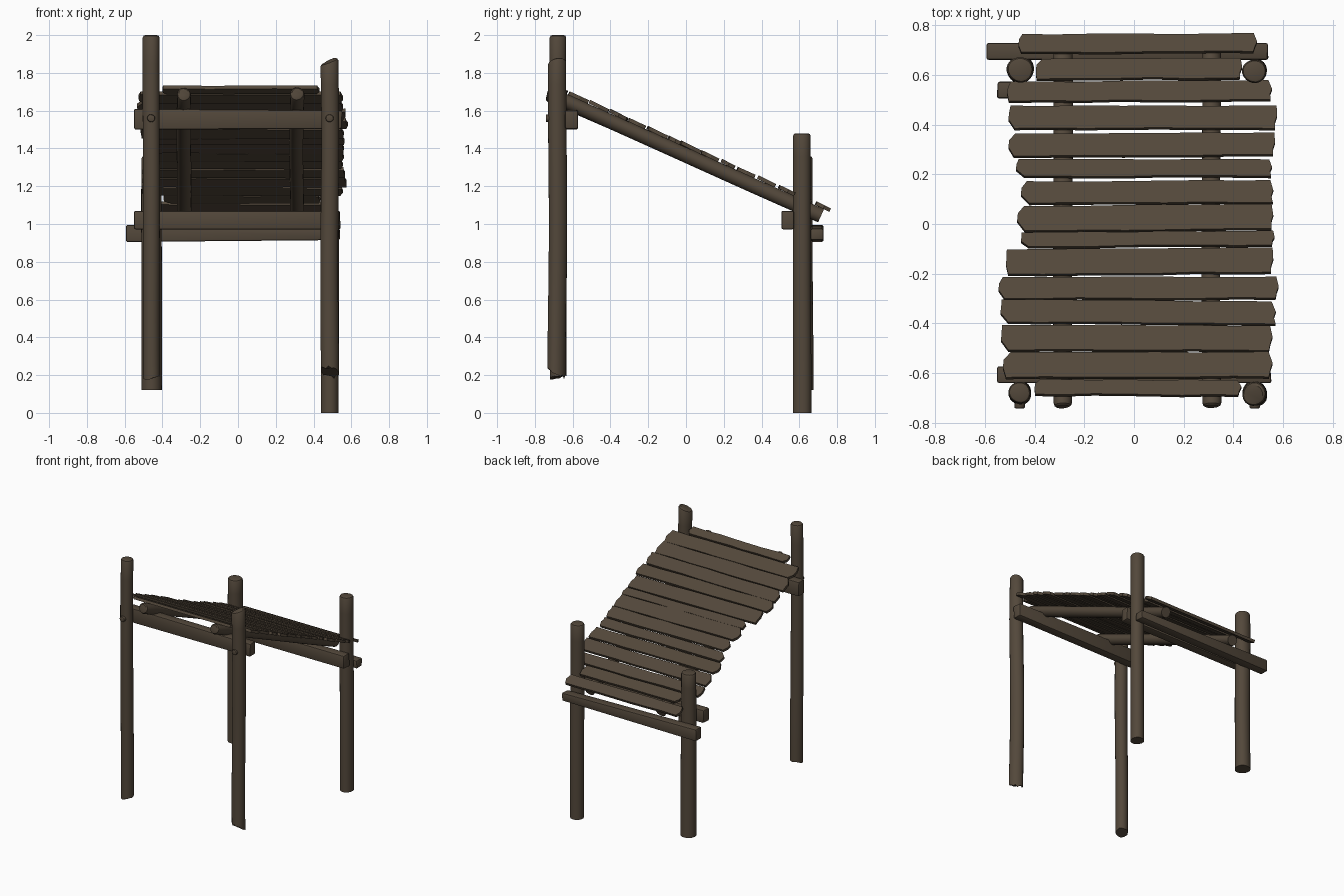
import bpy, bmesh, math, random
from mathutils import Vector

if "Cube" in bpy.data.objects:
    bpy.data.objects.remove(bpy.data.objects["Cube"])

random.seed(4)
wood = bpy.data.materials.new("dark weathered wood")
wood.diffuse_color = (0.086, 0.064, 0.043, 1)
wood.use_nodes = True
wood.node_tree.nodes["Principled BSDF"].inputs["Base Color"].default_value = wood.diffuse_color

SLOPE = 0.4476                       # roof fall per unit of y
NORMAL = Vector((0, SLOPE, 1)).normalized()


def roof_z(y):
    """Height of the rafter axis."""
    return 1.364 - SLOPE * y


def finish(bm, name, angle=35):
    bmesh.ops.recalc_face_normals(bm, faces=bm.faces)
    me = bpy.data.meshes.new(name)
    bm.to_mesh(me)
    bm.free()
    me.materials.append(wood)
    ob = bpy.data.objects.new(name, me)
    bpy.context.collection.objects.link(ob)
    bpy.ops.object.select_all(action='DESELECT')
    ob.select_set(True)
    bpy.context.view_layer.objects.active = ob
    bpy.ops.object.shade_smooth_by_angle(angle=math.radians(angle))
    return ob


def log(name, a, b, r0, r1, wobble=0.002, rag0=0.0, rag1=0.0, dome=0.012, sides=20, rings=12):
    """Round timber from a to b; rag0 / rag1 roughen the two ends."""
    a, b = Vector(a), Vector(b)
    d = (b - a).normalized()
    u = d.orthogonal().normalized()
    v = d.cross(u)
    length = (b - a).length
    bm = bmesh.new()
    # (distance along, radius factor) with rounded tip at b
    stations = [(0, 1.0)] + [(length * i / rings, 1.0) for i in range(1, rings)]
    stations += [(length - dome, 1.0), (length - dome * 0.3, 0.9), (length, 0.7)]
    p1, p2 = random.uniform(0, 6), random.uniform(0, 6)
    loops = []
    for k, (s, f) in enumerate(stations):
        t = s / length
        c = a + d * s + u * wobble * math.sin(5 * t + p1) + v * wobble * math.sin(7 * t + p2)
        r = (r0 + (r1 - r0) * t) * f
        ring = []
        for i in range(sides):
            w = 2 * math.pi * i / sides
            rr = r * (1 + 0.025 * math.sin(2 * w + p1 + 3 * t) + 0.02 * math.sin(3 * w + p2))
            shift = 0
            if k == 0:
                shift = rag0 * (0.5 + 0.5 * math.sin(w + p1)) + rag0 * random.uniform(-.25, .25)
            elif k >= len(stations) - 3:
                shift = -rag1 * (0.5 + 0.5 * math.sin(w + p2))
            ring.append(bm.verts.new(c + d * shift + (u * math.cos(w) + v * math.sin(w)) * rr))
        loops.append(ring)
    for q, n in zip(loops, loops[1:]):
        for i in range(sides):
            j = (i + 1) % sides
            bm.faces.new((q[i], q[j], n[j], n[i]))
    bm.faces.new(loops[0][::-1])
    bm.faces.new(loops[-1])
    return finish(bm, name)


def beam(name, x0, x1, y0, y1, z0, z1, taper=0.0):
    """Squared cross beam along x with softened edges."""
    bm = bmesh.new()
    bmesh.ops.create_cube(bm, size=1)
    for vert in bm.verts:
        c = vert.co
        right = c.x > 0
        vert.co = ((x1 if right else x0) + random.uniform(-.004, .004),
                   y1 if c.y > 0 else y0,
                   (z1 - taper * right) if c.z > 0 else (z0 + taper * 0.5 * right))
    bmesh.ops.bevel(bm, geom=bm.edges[:], offset=0.009, segments=2, affect='EDGES', profile=0.5)
    return finish(bm, name)


def plank(name, x0, x1, y0, y1, thick=0.02):
    """Board with ragged ends, lying on the sloped rafters."""
    h = y1 - y0
    skew = random.uniform(-.004, .004)
    cut = [random.uniform(0.0, 0.035) for _ in range(4)]
    pts = [(x0 + cut[0], y0)]
    n = 7
    for i in range(1, n):                       # wavy long edge
        pts.append((x0 + (x1 - x0) * i / n, y0 + random.uniform(-.002, .003)))
    pts += [(x1 - cut[1] * .5, y0), (x1 - .008, y0 + h * .3),
            (x1, y0 + h * .55), (x1 - cut[2] * .5, y1)]
    for i in range(n - 1, 0, -1):
        pts.append((x0 + (x1 - x0) * i / n, y1 + random.uniform(-.003, .002)))
    pts += [(x0 + cut[3], y1), (x0 + .003, y0 + h * .7), (x0, y0 + h * .4)]
    tilt = random.uniform(0, .005)
    bm = bmesh.new()
    low, high = [], []
    for x, y in pts:
        yy = y + skew * x * 2
        lift = tilt * (y1 - y) / h
        p = Vector((x, yy, roof_z(yy))) + NORMAL * (0.036 + lift)
        low.append(bm.verts.new(p))
        high.append(bm.verts.new(p + NORMAL * thick))
    bm.faces.new(low[::-1])
    bm.faces.new(high)
    for i in range(len(pts)):
        j = (i + 1) % len(pts)
        bm.faces.new((low[i], low[j], high[j], high[i]))
    return finish(bm, name, 20)


# corner posts
log("front_left_post", (-.458, -.68, .18), (-.458, -.68, 2.0), .044, .044, .003, rag0=.02)
log("front_right_post", (.487, -.682, .19), (.482, -.682, 1.88), .048, .048, .004, rag0=.05, rag1=.035)
log("back_left_post", (-.457, .62, .12), (-.457, .62, 1.36), .055, .052, .001)
log("back_right_post", (.487, .614, 0), (.485, .614, 1.48), .048, .048, .001)

# cross beams between the posts
beam("front_beam", -.548, .55, -.64, -.572, 1.50, 1.61, .008)
beam("back_inner_beam", -.548, .54, .505, .572, .972, 1.07)
beam("back_outer_beam", -.59, .54, .66, .728, .905, .995, .02)

# pegs through the front posts
for side, x in (("left", -.46), ("right", .485)):
    log(side + "_peg", (x, -.60, 1.56), (x, -.742, 1.56), .021, .021, 0, dome=.006, sides=14, rings=2)

# sloping round rafters
for side, x in (("left", -.287), ("right", .31)):
    log(side + "_rafter", (x, .715, roof_z(.715)), (x, -.738, roof_z(-.738)), .038, .038, .002,
        rag1=.01, dome=.018)

# roof planks: x0, x1, y0, y1
planks = [
    (-.465, .495, .68, .755), (-.395, .435, .575, .655), (-.51, .555, .485, .565),
    (-.505, .575, .372, .465), (-.505, .567, .265, .355), (-.475, .555, .18, .25),
    (-.455, .56, .073, .163), (-.47, .56, -.036, .066), (-.455, .565, -.1, -.041),
    (-.515, .56, -.21, -.11), (-.545, .582, -.31, -.223), (-.537, .57, -.41, -.318),
    (-.535, .557, -.52, -.417), (-.527, .557, -.627, -.525), (-.4, .432, -.697, -.636),
]
for i, (x0, x1, y0, y1) in enumerate(planks):
    plank("roof_plank_%02d" % (i + 1), x0, x1, y0 - .012, y1 - .012)
